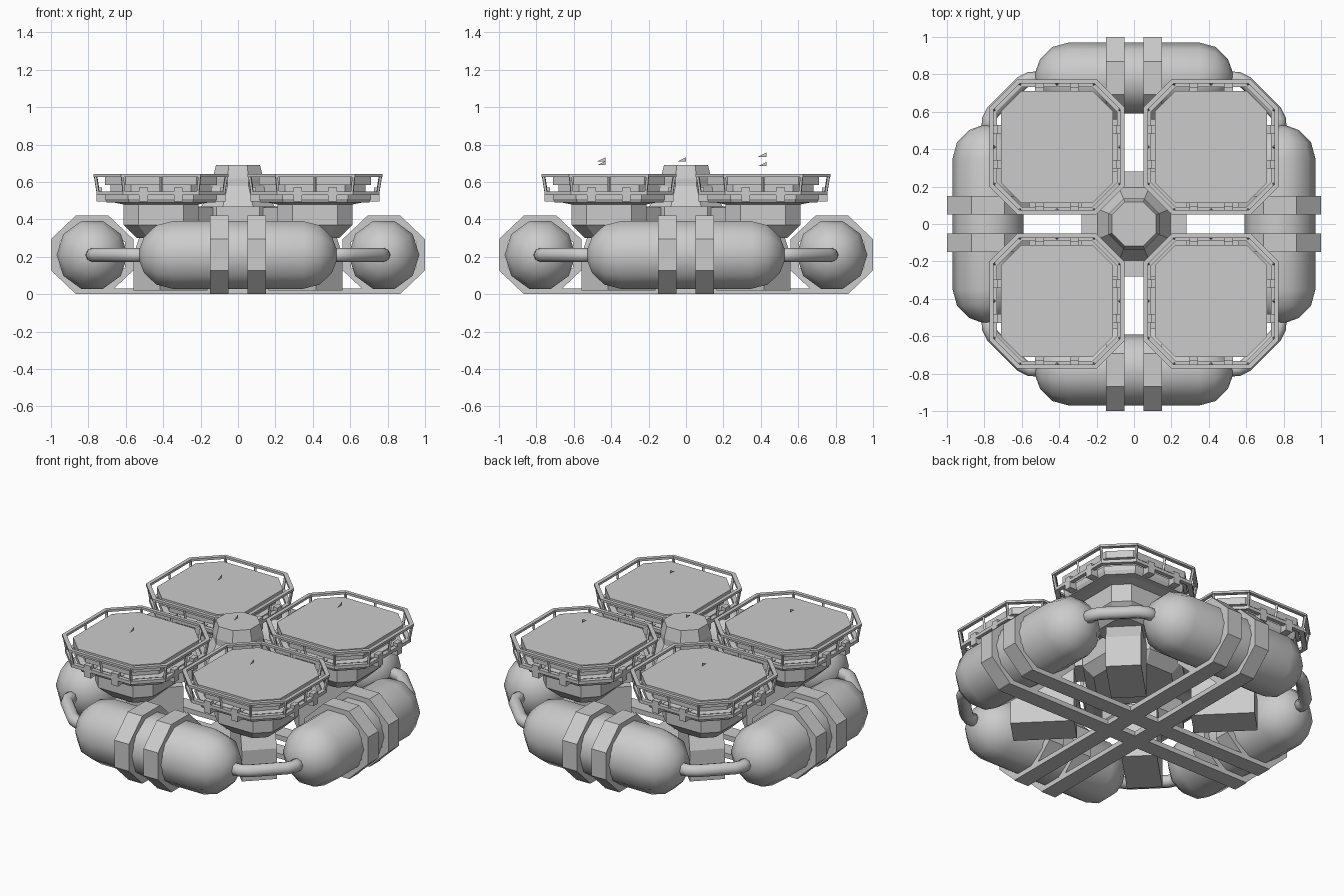
import bpy, bmesh, math
from mathutils import Matrix, Vector

if "Cube" in bpy.data.objects:
    bpy.data.objects.remove(bpy.data.objects["Cube"])

R2 = math.sqrt(0.5)


def make(name, bm, smooth=False):
    bmesh.ops.recalc_face_normals(bm, faces=bm.faces)
    me = bpy.data.meshes.new(name)
    bm.to_mesh(me)
    bm.free()
    ob = bpy.data.objects.new(name, me)
    bpy.context.collection.objects.link(ob)
    if smooth:
        for p in me.polygons:
            p.use_smooth = True
    return ob


def four(ob):
    """Repeat a part around the centre at quarter turns."""
    base = ob.name
    for i in range(1, 4):
        c = ob.copy()
        c.name = f"{base}_{i + 1}"
        c.rotation_euler.z = i * math.pi / 2
        bpy.context.collection.objects.link(c)


def skin(bm, loops, closed=False):
    rows = [[bm.verts.new(p) for p in lp] for lp in loops]
    n = len(rows[0])
    for i in range(len(rows) if closed else len(rows) - 1):
        a, b = rows[i], rows[(i + 1) % len(rows)]
        for j in range(n):
            bm.faces.new((a[j], a[(j + 1) % n], b[(j + 1) % n], b[j]))
    if not closed:
        bm.faces.new(rows[0])
        bm.faces.new(rows[-1])


def octa(h, c, z, cx=0, cy=0):
    """Square of half width h with corners cut by c."""
    k = h - c
    pts = [(h, -k), (h, k), (k, h), (-k, h), (-h, k), (-h, -k), (-k, -h), (k, -h)]
    return [(cx + x, cy + y, z) for x, y in pts]


def stack(name, levels, at=(0, 0)):
    bm = bmesh.new()
    skin(bm, [octa(h, c, z, *at) for h, c, z in levels])
    return make(name, bm)


def box(bm, lo, hi, mat=Matrix()):
    lo, hi = Vector(lo), Vector(hi)
    m = mat @ Matrix.Translation((lo + hi) / 2) @ Matrix.Diagonal((*(hi - lo), 1))
    bmesh.ops.create_cube(bm, size=1, matrix=m)


def rod(bm, a, b, r):
    a, b = Vector(a), Vector(b)
    d = b - a
    m = Matrix.Translation((a + b) / 2) @ d.to_track_quat('Z', 'Y').to_matrix().to_4x4()
    bmesh.ops.create_cone(bm, segments=4, radius1=r, radius2=r, depth=d.length,
                          cap_ends=True, matrix=m)


# Float tanks: ten-sided capsules
bm = bmesh.new()
prof = [(-0.35 - 0.18 * math.cos(math.radians(t)), 0.19 * math.sin(math.radians(t)))
        for t in (10, 32, 61, 90)]
prof += [(-x, r) for x, r in reversed(prof)]
skin(bm, [[(x, -0.78 + r * math.cos(math.tau * k / 10), 0.21 + r * math.sin(math.tau * k / 10))
           for k in range(10)] for x, r in prof])
four(make("float_tank", bm, True))

# Octagonal straps around each tank
bm = bmesh.new()
for s in (-0.1, 0.1):
    loops = []
    for dx, h in ((-0.05, 0.175), (-0.05, 0.22), (0.05, 0.22), (0.05, 0.175)):
        loops.append([(s + dx, -0.78 + a, 0.22 + 0.95 * b - 0.009)
                      for a, b, _ in octa(h, h * 0.6, 0)])
    skin(bm, loops, True)
four(make("tank_strap", bm))

# Crossing keel beams
bm = bmesh.new()
for s in (-0.1, 0.1):
    box(bm, (s - 0.05, -0.87, 0), (s + 0.05, 0.87, 0.03))
    box(bm, (-0.87, s - 0.05, 0), (0.87, s + 0.05, 0.03))
make("keel_beams", bm)

# Bent pipes joining neighbouring tanks
bm = bmesh.new()
path = [(0.48, -0.78), (0.56, -0.775), (0.60, -0.755), (0.755, -0.60), (0.775, -0.56), (0.78, -0.48)]
loops = []
for i, p in enumerate(path):
    a, b = path[max(i - 1, 0)], path[min(i + 1, 5)]
    t = Vector((b[0] - a[0], b[1] - a[1])).normalized()
    loops.append([(p[0] - t.y * 0.038 * math.cos(k * math.tau / 8),
                   p[1] + t.x * 0.038 * math.cos(k * math.tau / 8),
                   0.21 + 0.038 * math.sin(k * math.tau / 8)) for k in range(8)])
skin(bm, loops)
four(make("link_pipe", bm, True))

# Central hub
stack("hub_base", [(0.22, 0.13, 0.30), (0.28, 0.164, 0.36), (0.28, 0.164, 0.47)])
stack("hub_tower", [(0.20, 0.117, 0.46), (0.135, 0.079, 0.58), (0.135, 0.079, 0.62),
                    (0.118, 0.069, 0.69)])

# Diagonal arms and feet
diag = Matrix.Rotation(math.pi / 4, 4, 'Z')
bm = bmesh.new()
box(bm, (0.2, -0.09, 0.38), (0.5, 0.09, 0.465), diag)
four(make("hub_arm", bm))
bm = bmesh.new()
foot = [(0.33, 0.02), (0.69, 0.02), (0.69, 0.21), (0.62, 0.36), (0.33, 0.36)]
skin(bm, [[diag @ Vector((r, w, z)) for r, z in foot] for w in (-0.1, 0.1)])
four(make("foot", bm))

# Platforms: column, skirt and deck
C = 0.412
four(stack("platform_column", [(0.13, 0.06, 0.30), (0.2, 0.08, 0.37), (0.2, 0.08, 0.48),
                               (0.25, 0.1, 0.49)], (C, C)))
four(stack("platform_skirt", [(0.29, 0.12, 0.49), (0.30, 0.125, 0.51), (0.30, 0.125, 0.54),
                              (0.27, 0.11, 0.545), (0.27, 0.11, 0.59)], (C, C)))
four(stack("deck", [(0.30, 0.11, 0.585), (0.30, 0.11, 0.63)], (C, C)))

# Flared railing: lower rail, top rail and posts
bm = bmesh.new()
for h, z, w, t in ((0.345, 0.53, 0.025, 0.02), (0.36, 0.628, 0.022, 0.014)):
    skin(bm, [octa(a, a * 0.41, b, C, C) for a, b in
              ((h, z), (h, z + t), (h - w, z + t), (h - w, z))], True)
lo, hi = octa(0.335, 0.137, 0.54, C, C), octa(0.35, 0.143, 0.635, C, C)
for k in range(8):
    rod(bm, lo[k], hi[k], 0.009)
    if k % 2 == 0:
        j = (k + 1) % 8
        rod(bm, (Vector(lo[k]) + Vector(lo[j])) / 2, (Vector(hi[k]) + Vector(hi[j])) / 2, 0.009)
four(make("railing", bm))

# Small brackets, two on each platform side
bm = bmesh.new()
for q in range(4):
    m = Matrix.Translation((C, C, 0)) @ Matrix.Rotation(q * math.pi / 2, 4, 'Z')
    for s in (-0.093, 0.093):
        box(bm, (s - 0.023, -0.345, 0.495), (s + 0.023, -0.28, 0.545), m)
        box(bm, (s - 0.023, -0.345, 0.545), (s + 0.023, -0.315, 0.57), m)
four(make("railing_brackets", bm))

# Tiny floating pennants above the decks and hub
bm = bmesh.new()
for x, y, z in ((-C, -0.43, 0.69), (C, -0.43, 0.71), (0, 0, 0.71), (-C, 0.43, 0.685), (C, 0.43, 0.735)):
    bm.faces.new([bm.verts.new(p) for p in ((x, y - 0.045, z), (x, y, z), (x, y, z + 0.022))])
make("pennants", bm)
